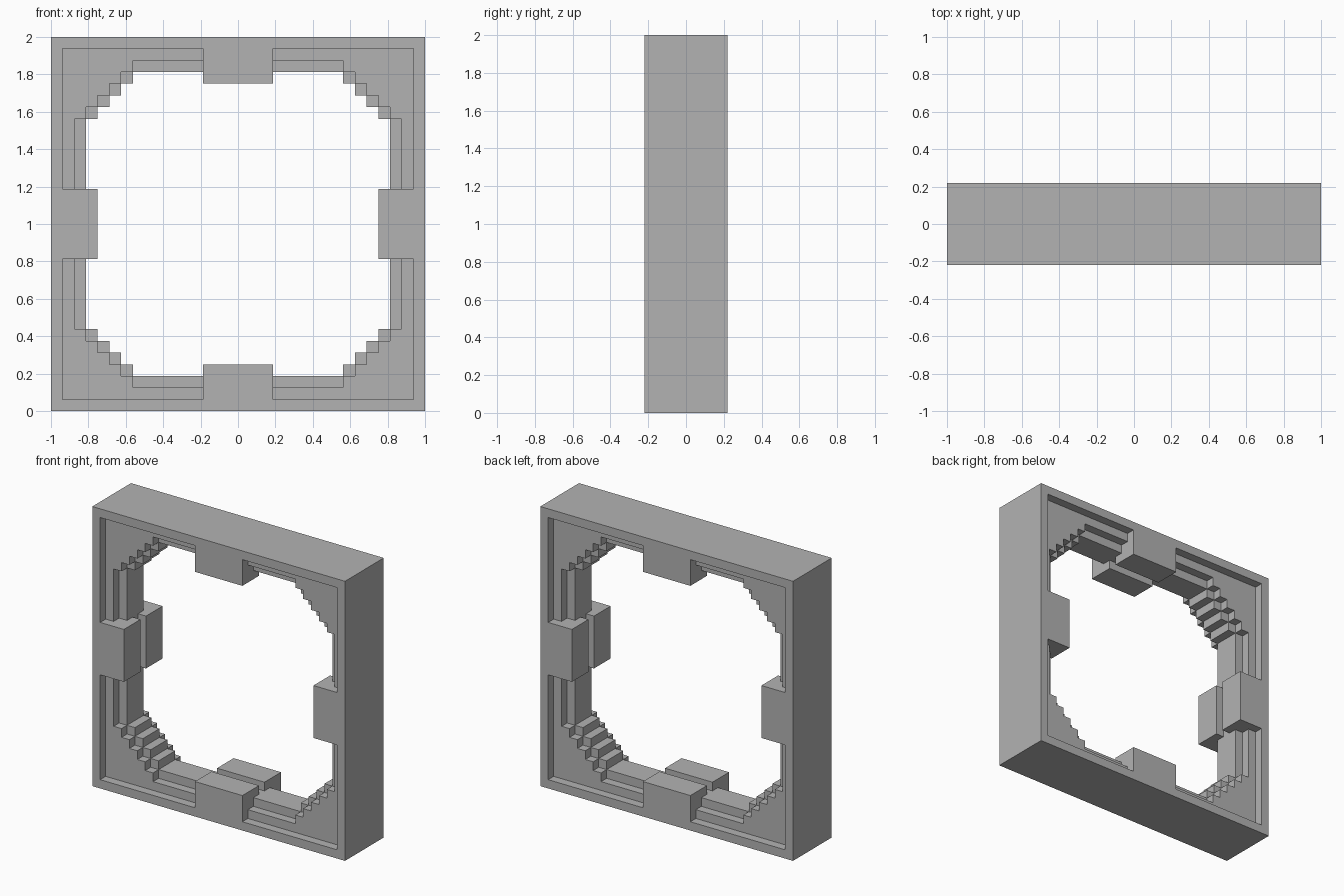
import bpy
import bmesh
from mathutils import Matrix, Vector

U = 1 / 16          # module: the frame is 32 modules wide and 7 deep
HALF, DEPTH = 16, 3.5

if "Cube" in bpy.data.objects:
    bpy.data.objects.remove(bpy.data.objects["Cube"], do_unlink=True)

grey = bpy.data.materials.new("plain grey")
grey.use_nodes = True
grey.diffuse_color = (0.45, 0.45, 0.45, 1)
grey.node_tree.nodes["Principled BSDF"].inputs["Base Color"].default_value = grey.diffuse_color


def prism(name, corner, y0, y1):
    """Extrude a fourfold outline, given by one corner, from y0 to y1."""
    bm = bmesh.new()
    verts = []
    for turn in range(4):
        for x, z in corner:
            for _ in range(turn):
                x, z = -z, x
            verts.append(bm.verts.new((x * U, y0 * U, (z + HALF) * U)))
    face = bm.faces.new(verts)
    move = Vector((0, (y1 - y0) * U, 0))
    new = bmesh.ops.extrude_face_region(bm, geom=[face])["geom"]
    bmesh.ops.translate(bm, vec=move, verts=[v for v in new if isinstance(v, bmesh.types.BMVert)])
    return finish(name, bm)


def finish(name, bm):
    bmesh.ops.recalc_face_normals(bm, faces=bm.faces)
    mesh = bpy.data.meshes.new(name)
    bm.to_mesh(mesh)
    bm.free()
    mesh.materials.append(grey)
    obj = bpy.data.objects.new(name, mesh)
    bpy.context.collection.objects.link(obj)
    return obj


def block(name, turn, y0, y1):
    """Square lug on the inside of one frame side."""
    bm = bmesh.new()
    bmesh.ops.create_cube(bm, size=1)
    bmesh.ops.scale(bm, vec=(6 * U, (y1 - y0) * U, 3.5 * U), verts=bm.verts)
    bmesh.ops.translate(bm, vec=(0, (y0 + y1) / 2 * U, 13.75 * U), verts=bm.verts)
    bmesh.ops.rotate(bm, matrix=Matrix.Rotation(turn * 1.5707963268, 3, "Y"), verts=bm.verts)
    bmesh.ops.translate(bm, vec=(0, 0, HALF * U), verts=bm.verts)
    return finish(name, bm)


def stairs(r):
    """Corner outline that steps in one module at a time."""
    pts = []
    for i in range(r - 9):
        pts += [(r - i, 9 + i), (r - i - 1, 9 + i)]
    return pts + [(9, r)]


def combine(target, tool, operation):
    mod = target.modifiers.new(tool.name, "BOOLEAN")
    mod.operation, mod.solver, mod.object = operation, "EXACT", tool
    bpy.context.view_layer.objects.active = target
    bpy.ops.object.modifier_apply(modifier=mod.name)
    bpy.data.objects.remove(tool, do_unlink=True)


# Solid slab with the stepped central opening
frame = prism("square_frame", [(HALF, HALF)], -DEPTH, DEPTH)
combine(frame, prism("opening_cutter", stairs(13), -5, 5), "DIFFERENCE")

# Wider stepped ledge and square recess on both faces, then four lugs each
for side in (-1, 1):
    combine(frame, prism("ledge_cutter", stairs(14), side * 1.5, side * 5), "DIFFERENCE")
    combine(frame, prism("recess_cutter", [(15, 15)], side * 2.5, side * 5), "DIFFERENCE")
for side in (-1, 1):
    y0, y1 = sorted((side * 0.5, side * DEPTH))
    for turn in range(4):
        combine(frame, block("lug", turn, y0, y1), "UNION")
